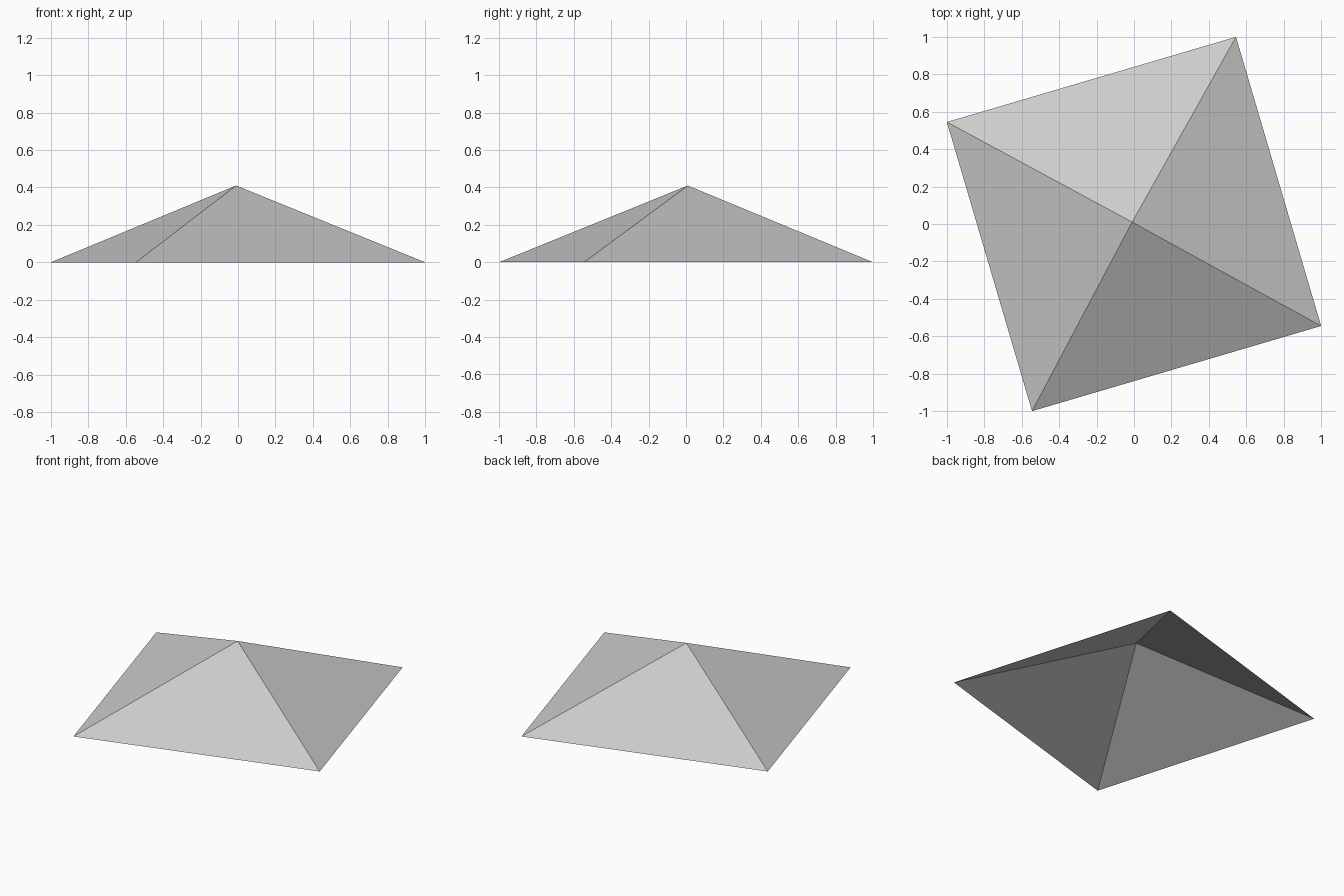
import bpy
import bmesh
from math import sin, cos, atan2, hypot, pi

cube = bpy.data.objects.get("Cube")
if cube:
    bpy.data.objects.remove(cube, do_unlink=True)

# Plain grey surface
grey = bpy.data.materials.new("light_grey")
grey.use_nodes = True
colour = (0.6, 0.6, 0.6, 1)
grey.diffuse_color = colour
grey.node_tree.nodes["Principled BSDF"].inputs["Base Color"].default_value = colour

# Square eaves, turned about the vertical axis
radius = hypot(0.545, 1)
turn = atan2(1, 0.545)
bm = bmesh.new()
corners = [bm.verts.new((radius * cos(turn + i * pi / 2),
                         radius * sin(turn + i * pi / 2), 0)) for i in range(4)]

# Four sloping panels meeting at the peak, open underneath
peak = bm.verts.new((-0.01, 0.01, 0.41))
for i in range(4):
    bm.faces.new((corners[i], corners[(i + 1) % 4], peak))

mesh = bpy.data.meshes.new("pyramid_roof")
bm.to_mesh(mesh)
bm.free()
mesh.materials.append(grey)
roof = bpy.data.objects.new("pyramid_roof", mesh)
bpy.context.collection.objects.link(roof)
